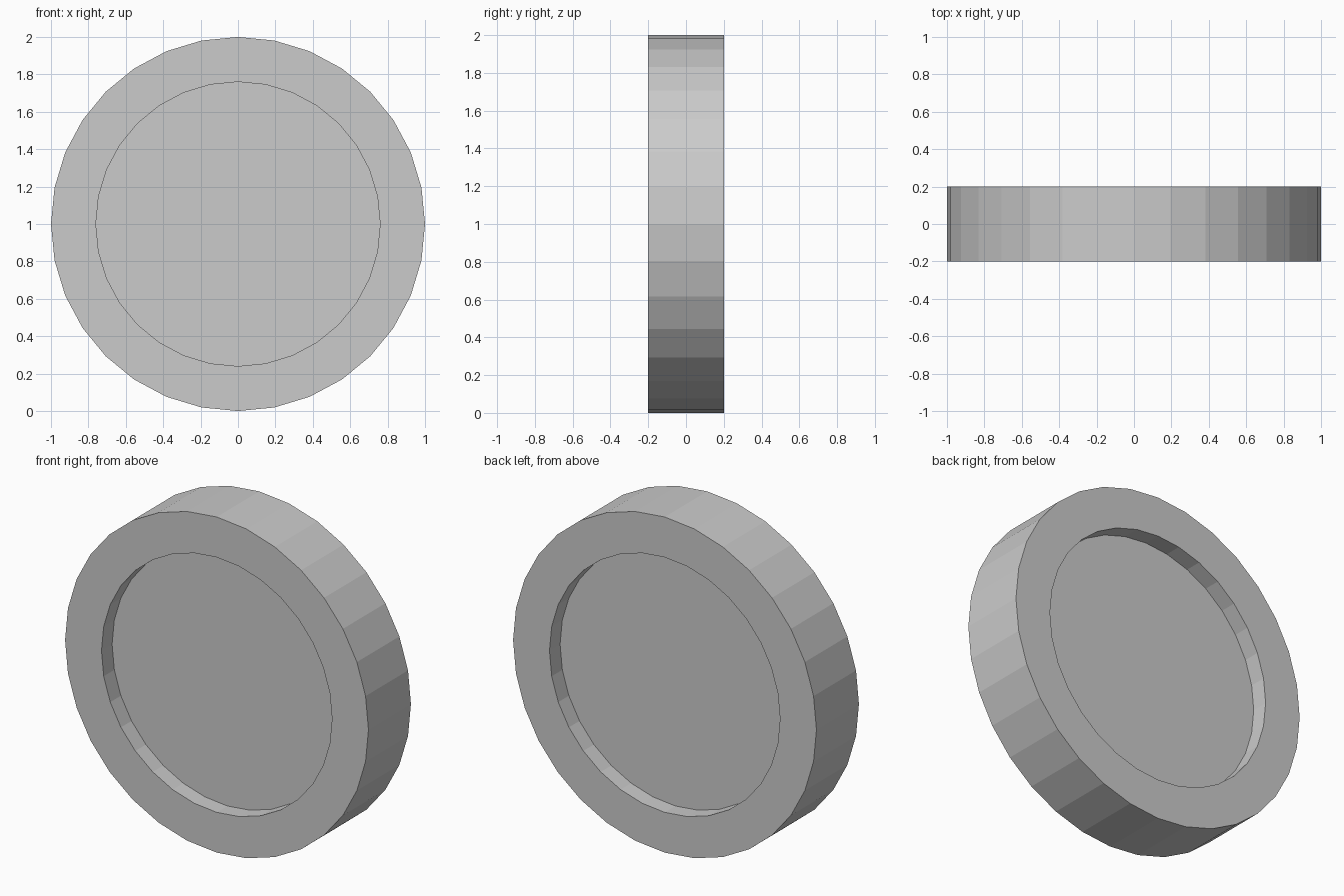
import bpy, bmesh
from math import sin, cos, tau

if "Cube" in bpy.data.objects:
    bpy.data.objects.remove(bpy.data.objects["Cube"])

SIDES = 32
# Half profile (radius, y): front floor, front lip, rim, back lip, back floor
PROFILE = [(0.76, -0.1), (0.76, -0.2), (1.0, -0.2),
           (1.0, 0.2), (0.76, 0.2), (0.76, 0.1)]

bm = bmesh.new()


def ring(radius, y):
    return [bm.verts.new((radius * cos(tau * i / SIDES), y,
                          1 + radius * sin(tau * i / SIDES)))
            for i in range(SIDES)]


rings = [ring(r, y) for r, y in PROFILE]

# Walls between neighbouring rings
for a, b in zip(rings, rings[1:]):
    for i in range(SIDES):
        j = (i + 1) % SIDES
        bm.faces.new((a[i], a[j], b[j], b[i]))

# Recessed flat floors on both sides
bm.faces.new(rings[0])
bm.faces.new(rings[-1])
bmesh.ops.recalc_face_normals(bm, faces=bm.faces[:])

mesh = bpy.data.meshes.new("recessed_disc")
bm.to_mesh(mesh)
bm.free()
disc = bpy.data.objects.new("recessed_disc", mesh)
bpy.context.collection.objects.link(disc)
